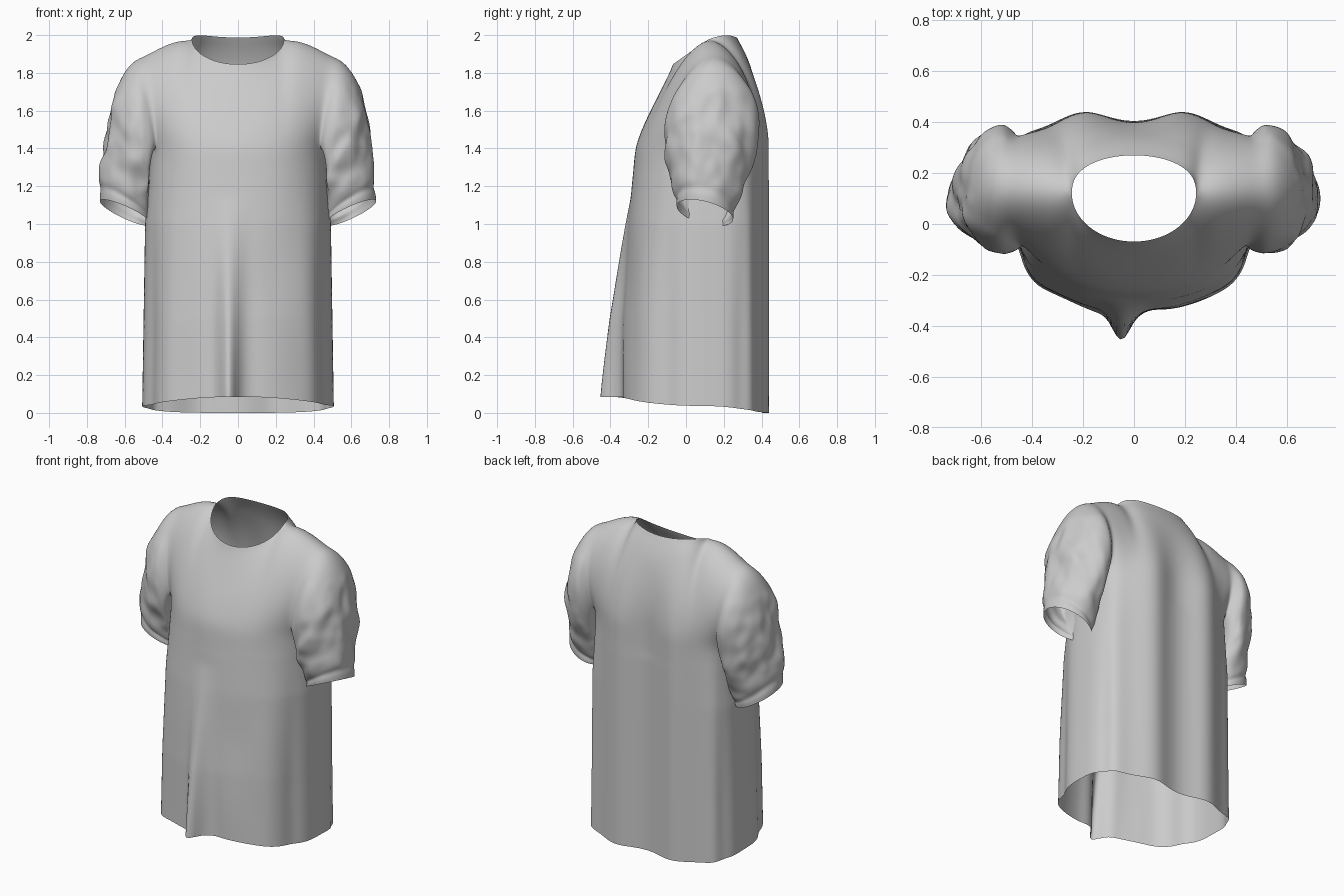
import bpy, bmesh, math
from mathutils import Vector, noise

if "Cube" in bpy.data.objects:
    bpy.data.objects.remove(bpy.data.objects["Cube"])

COLS, K0, K1, NECK = 60, 22, 38, 9      # half-ring columns, armhole columns, neck columns
LOW, UP, SLV = 44, 18, 30               # rows of lower body, yoke and sleeve
PIT = 1.4                               # armpit height
V = Vector


def interp(z, table):
    for (z0, a), (z1, b) in zip(table, table[1:]):
        if z <= z1:
            k = max(0, (z - z0) / (z1 - z0))
            return a + (b - a) * k
    return table[-1][1]


def hermite(p0, p1, t0, t1, s):
    a, b = s * s, s * s * s
    return p0 * (2*b - 3*a + 1) + t0 * (b - 2*a + s) + p1 * (3*a - 2*b) + t1 * (b - a)


def gauss(d, w):
    return math.exp(-(d / w) ** 2)


def clamp(x):
    return min(1, max(0, x))


# Body cross-section: superellipse half ring, front centre (i=0) to back centre (i=COLS)
def ring_point(i, v):
    deg = -90 + 180 * i / COLS
    sn, cs = math.sin(math.radians(deg)), max(0, math.cos(math.radians(deg)))
    hem = 0.037 + (.048 * abs(sn) ** 2.2 if sn < 0 else -.037 * sn)
    z = hem + (PIT - hem) * v
    w = interp(z, [(0, .508), (.5, .5), (1, .492), (1.2, .475), (1.4, .462)])
    front = interp(z, [(0, -.345), (.5, -.335), (1, -.305), (1.4, -.27)])
    d, e = (0.1 - front, .88) if sn < 0 else (.32, .57)
    g = clamp((1.3 - z) / 0.9)
    r = 1 + g * (.025 * gauss(deg + 45, 10) - .03 * gauss(deg + 24, 8) - .025 * gauss(deg - 24, 10))
    y = math.copysign(abs(sn) ** e, sn) * d * r
    return V((w * cs ** e * r, 0.1 + y, z))


# Upper edge of the yoke: neckline then shoulder seam
def top_edge(j, back):
    if j <= NECK:
        th = math.pi / 2 * j / NECK
        c = max(0, math.cos(th))
        if back:
            return V((.245 * math.sin(th), .12 + .15 * c ** .8, 1.98 + .007 * c + .016 * math.sin(math.pi * c)))
        return V((.245 * math.sin(th), .12 - .19 * c, 1.845 + .135 * (1 - c)))
    k = (j - NECK) / (K0 - NECK)
    return V((.245, .12, 1.98)).lerp(V((.5, .14, 1.89)), k) + V((0, 0, .022 * math.sin(math.pi * k ** .8)))


def yoke_point(j, v, back):
    p0 = ring_point(COLS - j if back else j, 1)
    p1 = top_edge(j, back)
    m = clamp(j / (NECK + 4))
    m = m * m * (3 - 2 * m)
    n = clamp((j - 5) / (K0 - 5)) ** 1.5
    if back:
        t0 = V((.06 * n, .03 + .33 * n, .6))
        t1 = V((0, -.25 - .22 * m, .35 * (1 - m) + .02))
    else:
        t0 = V((.06 * n, .12 * (1 - n) - .14 * n, .42 + .12 * m))
        t1 = V((0, .2 + .22 * m, .45 * (1 - m) + .02))
    return hermite(p0, p1, t0, t1, v)


# Sleeve: each armhole point sweeps outward and down to the tilted cuff
def sleeve_point(p0, s, side):
    q = V(((p0.z - 1.63) / .24, (p0.y - .12) / .24)).normalized()
    cs, sn = q
    p1 = V((.595 + .136 * cs, .1 + .15 * sn, 1.06 + .06 * cs - .035 * sn))
    t0 = V((.31 + .26 * cs, (.44 if sn > 0 else .34) * sn, -.06 - .02 * cs))
    t1 = V((0, -.04 * sn, -.38 - .22 * cs))
    p = hermite(p0, p1, t0, t1, s)
    fade = math.sin(math.pi * s * 1.05) ** .8 if 0 < s < .95 else 0
    crumple = noise.noise(V((p.x * side * 9, p.y * 10, p.z * 7)))
    crumple += .5 * noise.noise(V((p.x * side * 18 + 5, p.y * 18, p.z * 14)))
    bump = .028 * fade * crumple * clamp(s * 3 - .5) - .01 * gauss(s - .9, .025) + .004 * gauss(s - .8, .06)
    return p + V((cs * (1 if cs > 0 else .3), sn, 0)) * bump


# Drape folds shared by the whole garment
def drape(p):
    q = p.copy()
    win = max(0, 1 - (p.x / .44) ** 4)
    if p.y > .12:
        g = clamp((1.85 - p.z) / .4) * clamp((p.y - .12) / .2)
        q.y -= .024 * math.cos(2 * math.pi * p.x / .4) * win * g
    else:
        g = clamp((1.15 - p.z) / 1.05)
        q.y -= g * win * (.112 * gauss(p.x + .05, .036 + .03 * (1 - g)) - .012 * gauss(p.x - .07, .05))
        q.y -= g * win * .02 * gauss(p.x + .05, .15)
        q.y += .008 * win * noise.noise(V((p.x * 5, 0, p.z * 2))) * clamp(1.7 - p.z)
    return q


bm = bmesh.new()


def grid(rows, side, closed=False):
    vs = [[bm.verts.new((p.x * side, p.y, p.z)) for p in row] for row in rows]
    n = len(vs[0])
    for a, b in zip(vs, vs[1:]):
        for i in range(n if closed else n - 1):
            k = (i + 1) % n
            bm.faces.new((a[i], a[k], b[k], b[i]))


for side in (1, -1):
    # lower body
    grid([[ring_point(i, r / LOW) for i in range(COLS + 1)] for r in range(LOW + 1)], side)
    # front and back yoke
    for back in (False, True):
        grid([[yoke_point(j, r / UP, back) for j in range(K0 + 1)] for r in range(UP + 1)], side)
    # sleeve from the armhole loop
    loop = [yoke_point(K0, r / UP, False) for r in range(UP, -1, -1)]
    loop += [ring_point(i, 1) for i in range(K0 + 1, K1)]
    loop += [yoke_point(K0, r / UP, True) for r in range(UP)]
    grid([[sleeve_point(p, r / SLV, side) for p in loop] for r in range(SLV + 1)], side, True)

bmesh.ops.remove_doubles(bm, verts=bm.verts[:], dist=1e-4)
bmesh.ops.recalc_face_normals(bm, faces=bm.faces[:])
# soften yoke, armhole and armpit joins
soft = [v for v in bm.verts if v.co.z > 1.25 and not v.is_boundary
        and (abs(v.co.x) < .5 or v.co.z > 1.72)]
for _ in range(7):
    bmesh.ops.smooth_vert(bm, verts=soft, factor=.5, use_axis_x=True, use_axis_y=True, use_axis_z=True)
for v in bm.verts:
    v.co = drape(v.co)

mesh = bpy.data.meshes.new("shirt")
bm.to_mesh(mesh)
bm.free()
shirt = bpy.data.objects.new("shirt", mesh)
bpy.context.collection.objects.link(shirt)
mesh.polygons.foreach_set("use_smooth", [True] * len(mesh.polygons))
sub = shirt.modifiers.new("subdivision", 'SUBSURF')
sub.levels = sub.render_levels = 1
